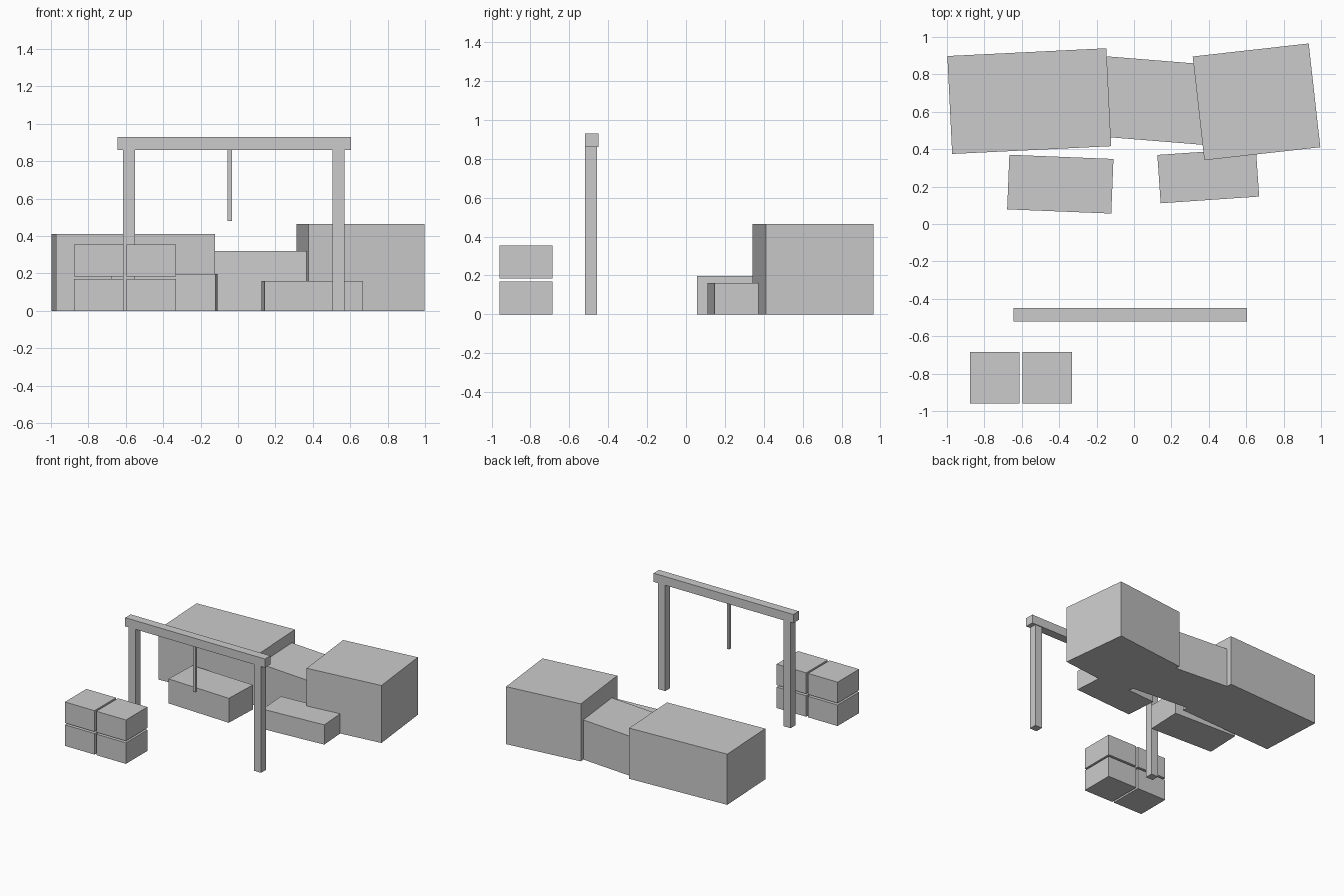
import bpy, bmesh, math
from mathutils import Matrix

if "Cube" in bpy.data.objects:
    bpy.data.objects.remove(bpy.data.objects["Cube"])


def box(name, center, size, base=0.0, angle=0.0):
    """Box standing on height base, turned about z by angle degrees."""
    bm = bmesh.new()
    bmesh.ops.create_cube(bm, size=1.0)
    bmesh.ops.scale(bm, vec=size, verts=bm.verts)
    mesh = bpy.data.meshes.new(name)
    bm.to_mesh(mesh)
    bm.free()
    obj = bpy.data.objects.new(name, mesh)
    obj.matrix_world = (Matrix.Translation((*center, base + size[2] / 2))
                        @ Matrix.Rotation(math.radians(angle), 4, 'Z'))
    bpy.context.collection.objects.link(obj)
    return obj


# Row of large blocks at the back
box("left_block", (-0.56, 0.657), (0.851, 0.524, 0.41), angle=2.8)
box("middle_block", (0.11, 0.66), (0.62, 0.43, 0.32), angle=-4.6)
box("right_block", (0.655, 0.653), (0.624, 0.558, 0.465), angle=6.4)

# Low blocks in front of them
box("low_left_block", (-0.394, 0.213), (0.557, 0.292, 0.198), angle=-2.3)
box("low_right_block", (0.397, 0.258), (0.528, 0.259, 0.16), angle=3.9)

# Gantry: two legs, a beam and a hanging rod
GX, GY = -0.02, -0.485
for side, sx in (("left", -1), ("right", 1)):
    box(f"gantry_{side}_leg", (GX - 0.003 + sx * 0.561, GY - 0.003),
        (0.064, 0.062, 0.862))
box("gantry_beam", (GX, GY), (1.25, 0.07, 0.07), base=0.86)
box("hanging_rod", (-0.044, GY), (0.022, 0.022, 0.382), base=0.48)

# Stack of crates, two wide and two high
for col in range(2):
    for row in range(2):
        box(f"crate_{col}_{row}", (-0.744 + col * 0.281, -0.823),
            (0.265, 0.275, 0.17), base=row * 0.185)
